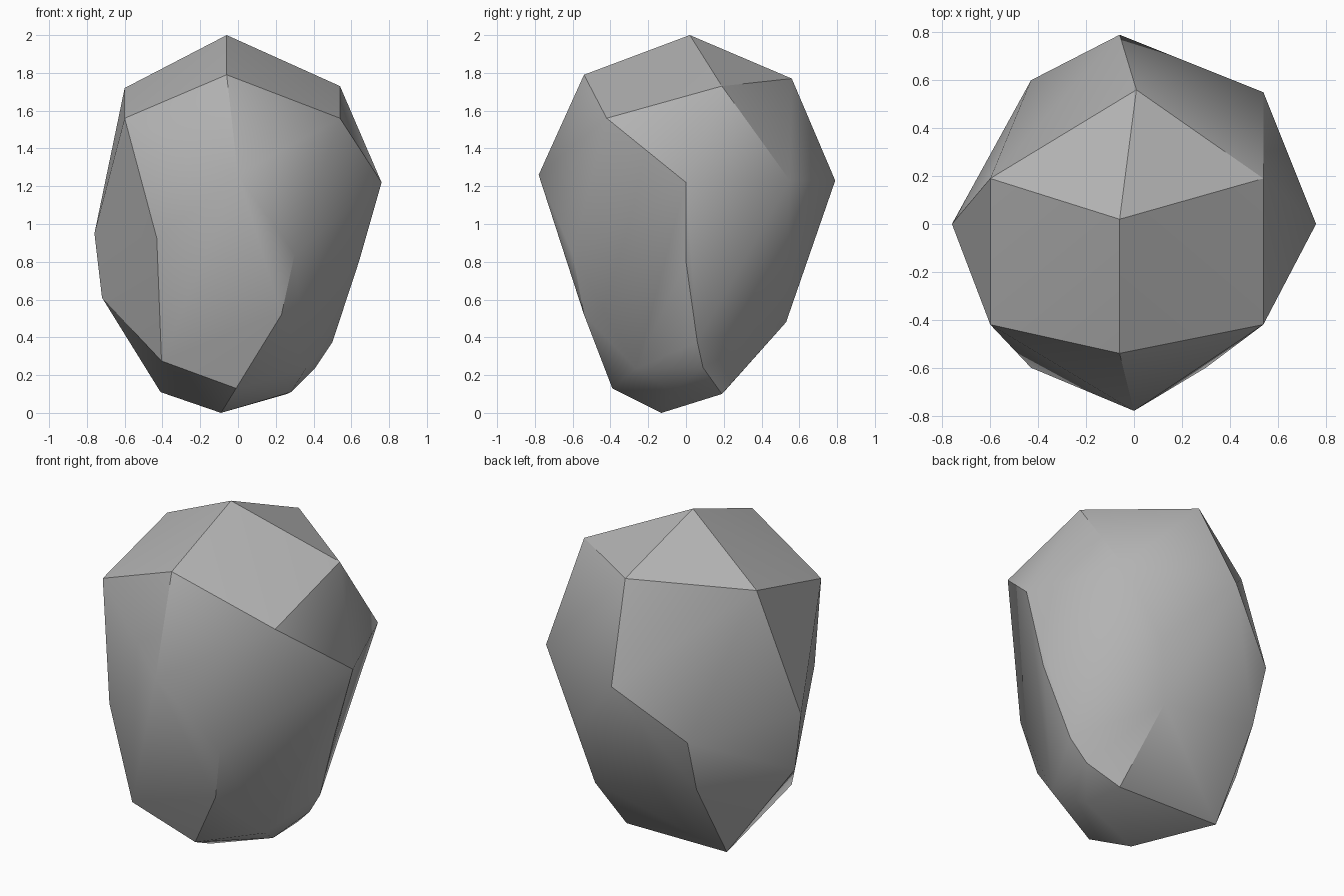
import bpy, bmesh, math

cube = bpy.data.objects.get("Cube")
if cube:
    bpy.data.objects.remove(cube, do_unlink=True)

# One plain grey stone colour
stone = bpy.data.materials.new("stone grey")
stone.use_nodes = True
grey = (0.45, 0.45, 0.45, 1.0)
stone.diffuse_color = grey
bsdf = next(n for n in stone.node_tree.nodes if n.type == 'BSDF_PRINCIPLED')
bsdf.inputs["Base Color"].default_value = grey
bsdf.inputs["Roughness"].default_value = 0.9

# Corner points of the boulder, grouped by level
crown = [(-0.06, 0.02, 2.00), (-0.06, -0.54, 1.79), (-0.60, -0.42, 1.56),
         (0.54, -0.42, 1.56), (-0.60, 0.19, 1.72), (0.54, 0.19, 1.73),
         (0.01, 0.56, 1.77)]
girdle = [(0.00, -0.78, 1.26), (0.76, 0.00, 1.22), (0.54, 0.55, 1.23),
          (-0.06, 0.79, 1.23), (-0.76, 0.00, 0.95)]
waist = [(-0.43, -0.60, 0.925), (0.30, -0.60, 0.84), (0.64, 0.00, 0.80),
         (0.30, 0.59, 0.83), (-0.43, 0.60, 0.92)]
lower = [(-0.72, 0.00, 0.61), (-0.42, -0.51, 0.62), (0.23, -0.54, 0.52),
         (0.54, 0.01, 0.54), (0.23, 0.53, 0.48), (-0.42, 0.50, 0.60),
         (0.50, 0.06, 0.375)]
foot = [(-0.405, -0.42, 0.275), (-0.01, -0.39, 0.13), (0.36, -0.265, 0.235),
        (0.41, 0.09, 0.24), (0.28, -0.07, 0.11), (0.26, 0.19, 0.10),
        (-0.41, 0.20, 0.11), (-0.09, -0.13, 0.00)]

# Wrap the points in a faceted skin
bm = bmesh.new()
for p in crown + girdle + waist + lower + foot:
    bm.verts.new(p)
bmesh.ops.convex_hull(bm, input=bm.verts[:])
bmesh.ops.delete(bm, geom=[v for v in bm.verts if not v.link_faces], context='VERTS')
bmesh.ops.recalc_face_normals(bm, faces=bm.faces[:])

mesh = bpy.data.meshes.new("boulder")
bm.to_mesh(mesh)
bm.free()
mesh.materials.append(stone)
boulder = bpy.data.objects.new("boulder", mesh)
bpy.context.collection.objects.link(boulder)

# Soft shading inside the broad facets, crisp ridges between them
bpy.ops.object.select_all(action='DESELECT')
boulder.select_set(True)
bpy.context.view_layer.objects.active = boulder
bpy.ops.object.shade_smooth_by_angle(angle=math.radians(30))
